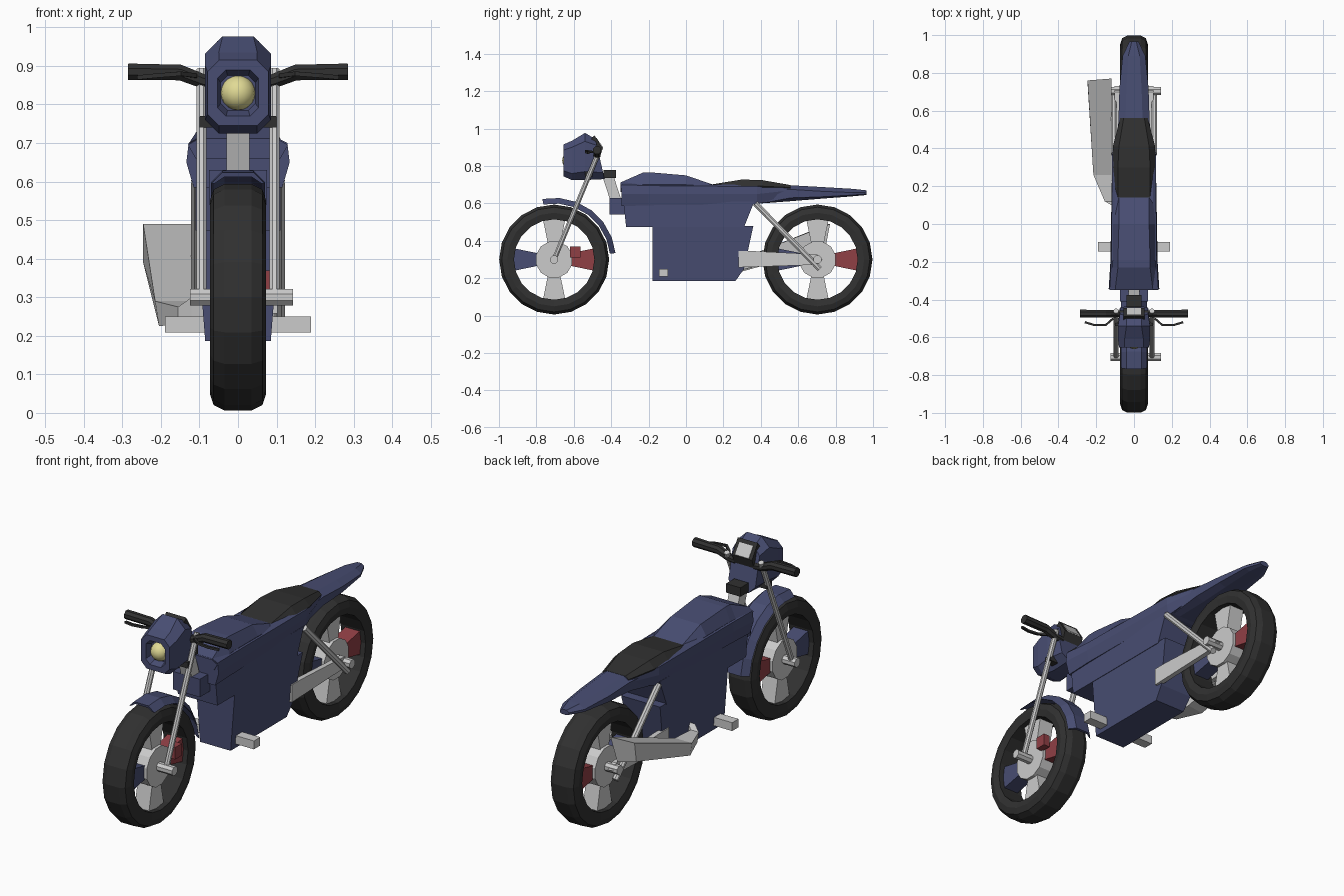
import bpy, bmesh, math
from mathutils import Vector

if "Cube" in bpy.data.objects:
    bpy.data.objects.remove(bpy.data.objects["Cube"])

def mat(name, c):
    m = bpy.data.materials.new(name)
    m.diffuse_color = (*c, 1)
    m.use_nodes = True
    m.node_tree.nodes["Principled BSDF"].inputs["Base Color"].default_value = m.diffuse_color
    return m

BLUE = mat("blue", (0.065, 0.075, 0.17))
BLACK = mat("black", (0.03, 0.03, 0.03))
RED = mat("red", (0.28, 0.05, 0.06))
YELLOW = mat("yellow", (0.75, 0.7, 0.3))

def finish(name, bm, col=None):
    bmesh.ops.recalc_face_normals(bm, faces=bm.faces)
    me = bpy.data.meshes.new(name)
    bm.to_mesh(me)
    bm.free()
    ob = bpy.data.objects.new(name, me)
    bpy.context.collection.objects.link(ob)
    if col:
        me.materials.append(col)
    return ob

def rings(name, secs, col=None, closed=False):
    """Skin a list of equal-length rings; cap the ends unless closed."""
    bm = bmesh.new()
    rs = [[bm.verts.new(p) for p in s] for s in secs]
    n = len(rs[0])
    for a, b in zip(rs, rs[1:] + ([rs[0]] if closed else [])):
        for i in range(n):
            j = (i + 1) % n
            bm.faces.new((a[i], a[j], b[j], b[i]))
    if not closed:
        bm.faces.new(rs[0])
        bm.faces.new(rs[-1])
    return finish(name, bm, col)

def mirrored(half):
    return half + [(-x, y, z) for x, y, z in reversed(half)]

def loft(name, secs, col=None):
    """secs: (y, [(x, z)...]) half sections, top to bottom."""
    return rings(name, [mirrored([(x, y, z) for x, z in h]) for y, h in secs], col)

def prism(name, prof, x0, x1, col=None):
    """Extrude a (y, z) profile along x."""
    return rings(name, [[(x, y, z) for y, z in prof] for x in (x0, x1)], col)

def box(name, x0, x1, y0, y1, z0, z1, col=None):
    return prism(name, [(y0, z0), (y1, z0), (y1, z1), (y0, z1)], x0, x1, col)

def rod(name, pts, rad, col=None, n=8):
    secs = []
    for i, p in enumerate(pts):
        d = Vector(pts[min(i + 1, len(pts) - 1)]) - Vector(pts[max(i - 1, 0)])
        q = d.to_track_quat('Z', 'Y')
        r = rad[i] if isinstance(rad, (list, tuple)) else rad
        secs.append([Vector(p) + q @ Vector((r * math.cos(t), r * math.sin(t), 0))
                     for t in [2 * math.pi * (k + .5) / n for k in range(n)]])
    return rings(name, secs, col)

# Wheels: tyre, hub, four spokes, axle
tyre = [(.035, .294), (.063, .28), (.073, .25), (.066, .215),
        (-.066, .215), (-.073, .25), (-.063, .28), (-.035, .294)]
for tag, cy in (("front", -.705), ("rear", .703)):
    cz = .3
    secs = []
    for k in range(20):
        t = 2 * math.pi * k / 20
        secs.append([(x, cy + r * math.cos(t), cz + r * math.sin(t)) for x, r in tyre])
    rings(tag + "_tyre", secs, BLACK, closed=True)
    rod(tag + "_hub", [(-.055, cy, cz), (.055, cy, cz)], .1, n=12)
    rod(tag + "_axle", [(-.125, cy, cz), (.143, cy, cz)], .023, n=8)
    for k, col in enumerate((RED, None, BLUE, None)):
        c, s = round(math.cos(k * math.pi / 2)), round(math.sin(k * math.pi / 2))
        prism(f"{tag}_spoke_{k}", [(cy + r * c - w * s, cz + r * s + w * c) for r, w in
              ((.07, .03), (.225, .062), (.225, -.062), (.07, -.03))], -.04, .04, col)
box("brake_caliper", .05, .085, -.62, -.565, .31, .37, RED)

# Front mudguard: arched section swept round the wheel
guard = []
for a in (101, 85, 69, 53, 37, 21, 6):
    t = math.radians(a)
    guard.append(mirrored([(x, -.705 + (.33 + d) * math.cos(t), .3 + (.33 + d) * math.sin(t))
                 for x, d in ((.04, 0), (.07, -.03), (.062, -.03), (.035, -.012))]))
rings("front_mudguard", guard, BLUE)

# Fork, handlebars, levers, footpegs, swingarm and shocks on both sides
for s, tag in ((1, "right"), (-1, "left")):
    rod(tag + "_fork", [(s * .095, -.705, .3), (s * .095, -.46, .89)], .014)
    rod(tag + "_handlebar", [(s * .05, -.475, .855), (s * .09, -.475, .86), (s * .15, -.475, .883),
                             (s * .285, -.475, .885)], [.018, .02, .022, .023], BLACK)
    rod(tag + "_lever", [(s * .11, -.50, .875), (s * .15, -.535, .88), (s * .21, -.535, .875),
                         (s * .26, -.52, .87)], .008, BLACK, 4)
    box(tag + "_footpeg", s * .07, s * .19, -.145, -.095, .208, .25)
    prism(tag + "_swingarm", [(.28, .258), (.70, .272), (.73, .3), (.70, .328), (.36, .345), (.28, .345)],
          s * .078, s * .103)
    rod(tag + "_shock", [(s * .107, .37, .6), (s * .107, .715, .25)], .016)

# Steering neck
prism("steering_stem", [(-.445, .74), (-.385, .74), (-.34, .60), (-.40, .60)], -.03, .03)
box("top_clamp", -.04, .04, -.44, -.375, .735, .78, BLACK)
box("fork_yoke", -.1, .1, -.54, -.50, .74, .77, BLACK)
box("neck_block", -.075, .075, -.41, -.30, .54, .63, BLUE)

# Headlight cowl: octagonal sections from the lamp recess back to the dash
def octagon(yt, yb, w, z0, z1, c):
    h = [(w - c, z1), (w, z1 - c), (w, z0 + c), (w - c, z0)]
    return mirrored([(x, yb + (yt - yb) * (z - z0) / (z1 - z0), z) for x, z in h])

rings("headlight_cowl", [octagon(*a) for a in (
    (-.62, -.62, .045, .785, .875, .018), (-.655, -.655, .053, .77, .89, .022),
    (-.655, -.655, .079, .745, .915, .03), (-.61, -.61, .085, .725, .935, .035),
    (-.54, -.54, .085, .725, .977, .045), (-.485, -.435, .075, .73, .945, .035))], BLUE)
bm = bmesh.new()
bmesh.ops.create_uvsphere(bm, u_segments=16, v_segments=10, radius=.045)
bmesh.ops.translate(bm, verts=bm.verts, vec=(0, -.617, .83))
lamp = finish("headlamp", bm, YELLOW)
for p in lamp.data.polygons:
    p.use_smooth = True
prism("dash_frame", [(-.51, .94), (-.49, .965), (-.445, .895), (-.46, .85)], -.055, .055, BLACK)
prism("dash_screen", [(-.485, .945), (-.478, .95), (-.443, .90), (-.45, .89)], -.038, .038)

# Main body: upper shell, side panels, engine box
loft("upper_body", [
    (-.345, [(.10, .715), (.128, .70), (.134, .65), (.115, .585)]),
    (-.2, [(.10, .705), (.12, .695), (.125, .65), (.115, .59)]),
    (.38, [(.10, .70), (.115, .69), (.115, .65), (.105, .595)]),
    (.56, [(.055, .695), (.07, .685), (.075, .67), (.065, .65)])], BLUE)
prism("side_panels", [(-.335, .61), (-.32, .473), (.31, .473), (.365, .61)], -.11, .11, BLUE)
rings("engine_box", [[(s * w, y, z) for s, w, y, z in (
    (k, .108, -.18, .48), (k, .085, -.18, .186), (k, .085, .265, .186),
    (k, .09, .31, .25), (k, .108, .36, .48))] for k in (-1, 1)], BLUE)

# Tank, seat and tail
loft("tank", [
    (-.35, [(.10, .712), (.13, .695), (.11, .66)]),
    (-.23, [(.085, .765), (.115, .70), (.1, .66)]),
    (-.19, [(.085, .766), (.112, .70), (.1, .66)]),
    (0, [(.08, .75), (.112, .70), (.1, .66)]),
    (.14, [(.08, .702), (.105, .69), (.1, .66)])], BLUE)
loft("seat", [
    (.14, [(.085, .702), (.106, .69), (.1, .67)]),
    (.30, [(.085, .728), (.112, .692), (.1, .67)]),
    (.41, [(.08, .724), (.112, .692), (.1, .67)]),
    (.56, [(.055, .698), (.073, .685), (.06, .67)])], BLACK)
loft("tail", [
    (.40, [(.05, .68), (.09, .67), (.09, .60), (.05, .60)]),
    (.56, [(.045, .697), (.082, .675), (.08, .63), (.04, .612)]),
    (.72, [(.04, .688), (.077, .665), (.075, .635), (.035, .625)]),
    (.89, [(.03, .678), (.06, .658), (.058, .645), (.03, .638)]),
    (.965, [(.012, .67), (.025, .66), (.025, .65), (.012, .645)])], BLUE)

# Exhaust on the left, flaring toward the back
rings("exhaust", [
    [(-.08, .10, .30), (-.12, .10, .30), (-.12, .11, .235), (-.08, .11, .235)],
    [(-.11, .12, .275), (-.155, .12, .275), (-.155, .13, .23), (-.11, .13, .23)],
    [(-.12, .26, .29), (-.215, .26, .29), (-.205, .26, .225), (-.12, .26, .235)],
    [(-.12, .77, .49), (-.246, .76, .49), (-.246, .745, .39), (-.14, .745, .36)]])
